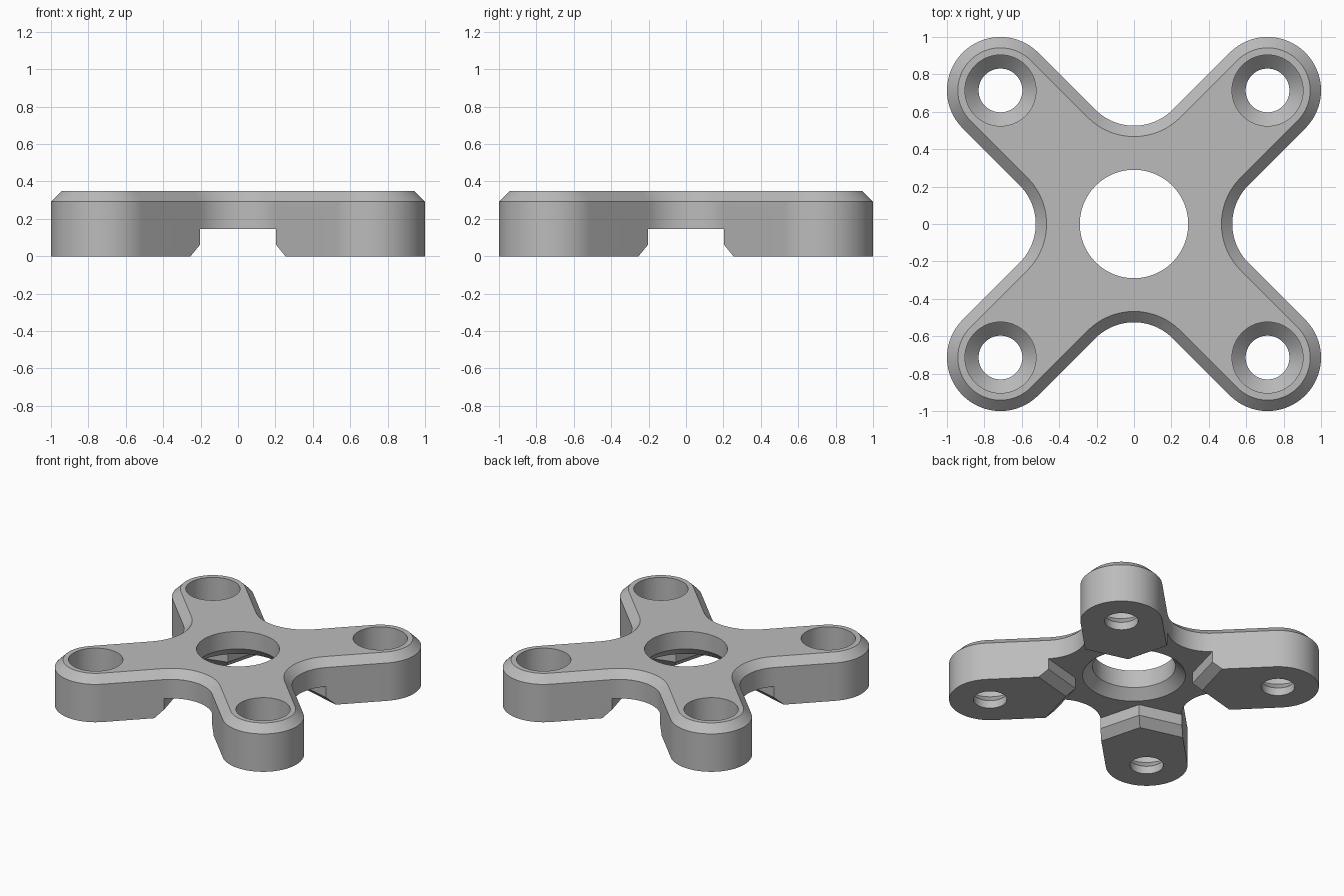
import bpy, bmesh
from math import cos, sin, pi, radians, sqrt

if "Cube" in bpy.data.objects:
    bpy.data.objects.remove(bpy.data.objects["Cube"], do_unlink=True)

HEIGHT, CHAMFER = 0.35, 0.058
LOBE, LOBE_R = 0.714, 0.286      # arm end centre and radius
FILLET_R = 0.292                 # inner curve between arms
FILLET_C = sqrt(2) * (LOBE_R + FILLET_R)

grey = bpy.data.materials.new("plain grey")
grey.use_nodes = True
grey.diffuse_color = (0.5, 0.5, 0.5, 1)
grey.node_tree.nodes["Principled BSDF"].inputs["Base Color"].default_value = (0.5, 0.5, 0.5, 1)


def loft(name, layers):
    """Closed solid through (points, z) layers with equal point counts."""
    bm = bmesh.new()
    rings = [[bm.verts.new((x, y, z)) for x, y in pts] for pts, z in layers]
    n = len(rings[0])
    for a, b in zip(rings, rings[1:]):
        for i in range(n):
            j = (i + 1) % n
            bm.faces.new((a[i], a[j], b[j], b[i]))
    bm.faces.new(rings[0][::-1])
    bm.faces.new(rings[-1])
    bmesh.ops.recalc_face_normals(bm, faces=bm.faces)
    mesh = bpy.data.meshes.new(name)
    bm.to_mesh(mesh)
    bm.free()
    mesh.materials.append(grey)
    obj = bpy.data.objects.new(name, mesh)
    bpy.context.collection.objects.link(obj)
    return obj


def arc(cx, cy, r, start, end, steps):
    angles = [radians(start + (end - start) * i / steps) for i in range(steps + 1)]
    return [(cx + r * cos(a), cy + r * sin(a)) for a in angles]


def circle(r, cx=0, cy=0, steps=64):
    return arc(cx, cy, r, 0, 360, steps)[:-1]


def spin(pts, quarter):
    c, s = round(cos(quarter * pi / 2)), round(sin(quarter * pi / 2))
    return [(c * x - s * y, s * x + c * y) for x, y in pts]


def cross_outline(inset):
    # one rounded arm end and the curve after it, repeated four times
    part = arc(LOBE, LOBE, LOBE_R - inset, -45, 135, 32)
    part += arc(0, FILLET_C, FILLET_R + inset, -45, -135, 18)
    return [p for q in range(4) for p in spin(part, q)]


def star_outline(grow):
    # blunt notches on the diagonals, long points between the arms
    apex = (0.41 + grow / cos(radians(30))) / sqrt(2)
    tip = apex + apex / sin(radians(15)) * cos(radians(15))
    return [p for q in range(4) for p in spin([(apex, apex), (0, tip)], q)]


# Body with chamfered upper rim
body = loft("cross_bracket", [
    (cross_outline(0), 0),
    (cross_outline(0), HEIGHT - CHAMFER),
    (cross_outline(CHAMFER), HEIGHT)])

# Underside recess that leaves four pointed feet with chamfered edges
cutters = [loft("recess_cutter", [
    (star_outline(0.08), -0.02),
    (star_outline(0), 0.06),
    (star_outline(0), 0.145)])]

# Central bore, flared underneath
cutters.append(loft("bore_cutter", [
    (circle(0.385), 0.12), (circle(0.29), 0.215), (circle(0.29), 0.4)]))

# Stepped screw holes in the arm ends
for sx in (-1, 1):
    for sy in (-1, 1):
        cutters.append(loft("screw_hole_cutter", [
            (circle(r, sx * LOBE, sy * LOBE), z)
            for r, z in ((0.117, -0.1), (0.117, 0.06), (0.19, 0.133), (0.19, 0.45))]))

bpy.context.view_layer.objects.active = body
body.select_set(True)
for cutter in cutters:
    cutter.hide_render = True
    mod = body.modifiers.new("cut", 'BOOLEAN')
    mod.operation, mod.solver, mod.object = 'DIFFERENCE', 'EXACT', cutter
    bpy.ops.object.modifier_apply(modifier=mod.name)
    bpy.data.objects.remove(cutter, do_unlink=True)

for obj in bpy.context.selected_objects:
    obj.select_set(obj == body)
bpy.ops.object.shade_smooth_by_angle(angle=radians(25))
